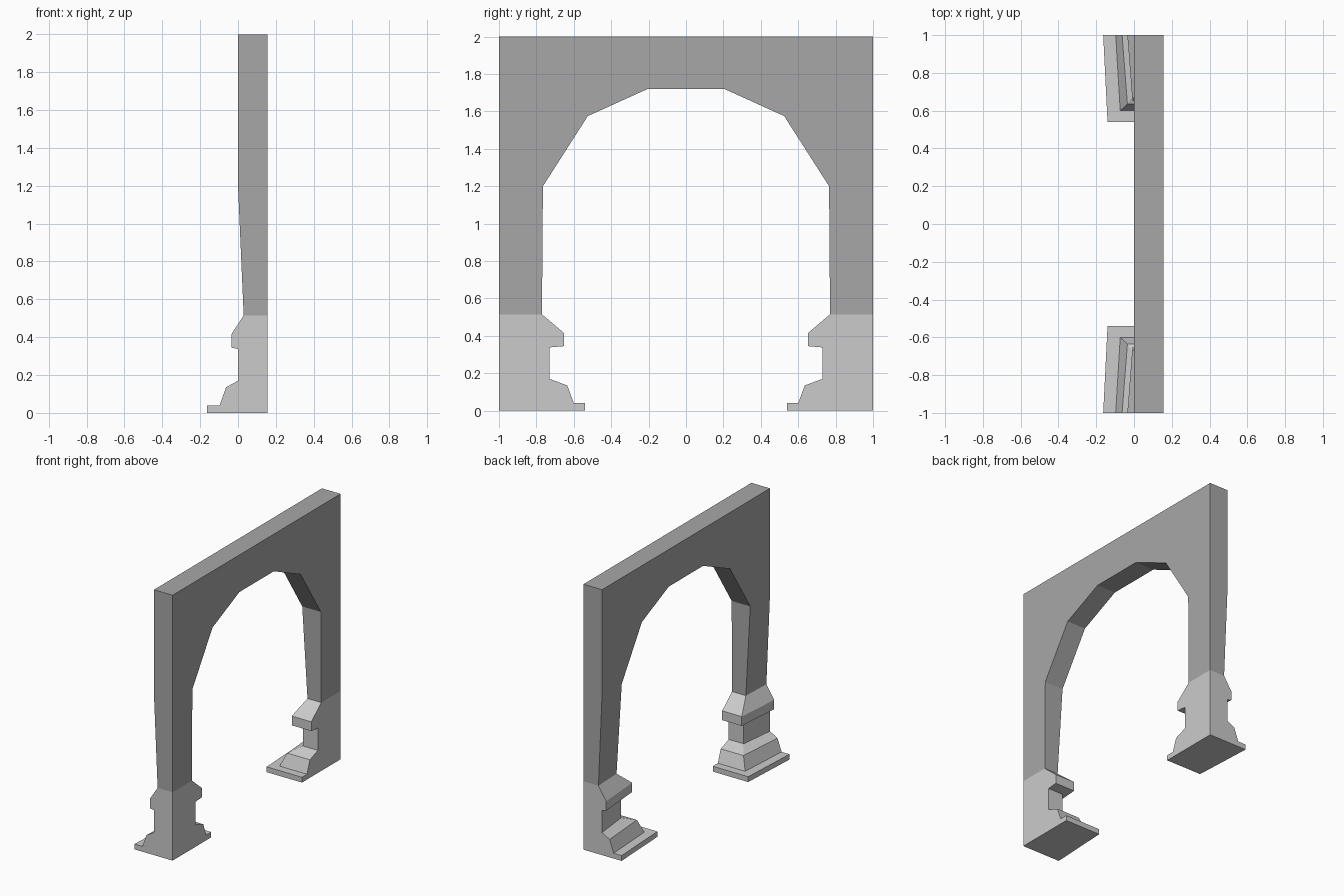
import bpy, bmesh

if "Cube" in bpy.data.objects:
    bpy.data.objects.remove(bpy.data.objects["Cube"])

FRONT = 0.155  # flat face on the +x side


def grey(name, value):
    mat = bpy.data.materials.new(name)
    mat.diffuse_color = (value, value, value, 1)
    mat.use_nodes = True
    mat.node_tree.nodes["Principled BSDF"].inputs["Base Color"].default_value = mat.diffuse_color
    return mat


WALL_GREY = grey("wall_grey", 0.39)
BASE_GREY = grey("base_grey", 0.55)


def make_object(name, bm, mat, mirror=False):
    bmesh.ops.recalc_face_normals(bm, faces=bm.faces)
    mesh = bpy.data.meshes.new(name)
    bm.to_mesh(mesh)
    bm.free()
    mesh.materials.append(mat)
    obj = bpy.data.objects.new(name, mesh)
    bpy.context.collection.objects.link(obj)
    if mirror:
        mod = obj.modifiers.new("Mirror", 'MIRROR')
        mod.use_axis = (False, True, False)
        mod.use_mirror_merge = False
    return obj


def loft(name, sections, mat, bottom=False):
    """Stack four-sided rings: (z, x at outer edge, x at inner edge, inner y)."""
    bm = bmesh.new()
    rings = [[bm.verts.new(p) for p in ((x_out, 1, z), (x_in, y, z),
                                        (FRONT, y, z), (FRONT, 1, z))]
             for z, x_out, x_in, y in sections]
    for a, b in zip(rings, rings[1:]):
        for i in range(4):
            j = (i + 1) % 4
            bm.faces.new((a[i], a[j], b[j], b[i]))
    if bottom:
        bm.faces.new(rings[0])
    return make_object(name, bm, mat, mirror=True)


# Upper wall with the faceted arch; its feet stay open where the shafts join
half = [(0.205, 1.72), (0.525, 1.575), (0.765, 1.2), (1, 1.2), (1, 2)]
outline = half + [(-y, z) for y, z in reversed(half)]
bm = bmesh.new()
back = [bm.verts.new((0, y, z)) for y, z in outline]
front = [bm.verts.new((FRONT, y, z)) for y, z in outline]
bm.faces.new(back)
bm.faces.new(front)
for i in range(len(outline)):
    j = (i + 1) % len(outline)
    if outline[i][1] == outline[j][1] == 1.2:
        continue
    bm.faces.new((back[i], back[j], front[j], front[i]))
make_object("arch_wall", bm, WALL_GREY)

# Tapered shafts below the arch
loft("pier_shafts", [(0.515, 0.03, 0.04, 0.77), (1.2, 0, 0, 0.765)], WALL_GREY)

# Moulded bases: plinth, sloped foot, neck and collar
loft("pier_bases", [
    (0.0, -0.163, -0.14, 0.54),
    (0.04, -0.163, -0.14, 0.54),
    (0.04, -0.097, -0.073, 0.60),
    (0.135, -0.063, -0.035, 0.635),
    (0.17, 0.0, 0.03, 0.73),
    (0.338, 0.0, 0.03, 0.73),
    (0.345, -0.035, -0.008, 0.652),
    (0.415, -0.035, -0.008, 0.652),
    (0.515, 0.03, 0.04, 0.77),
], BASE_GREY, bottom=True)
